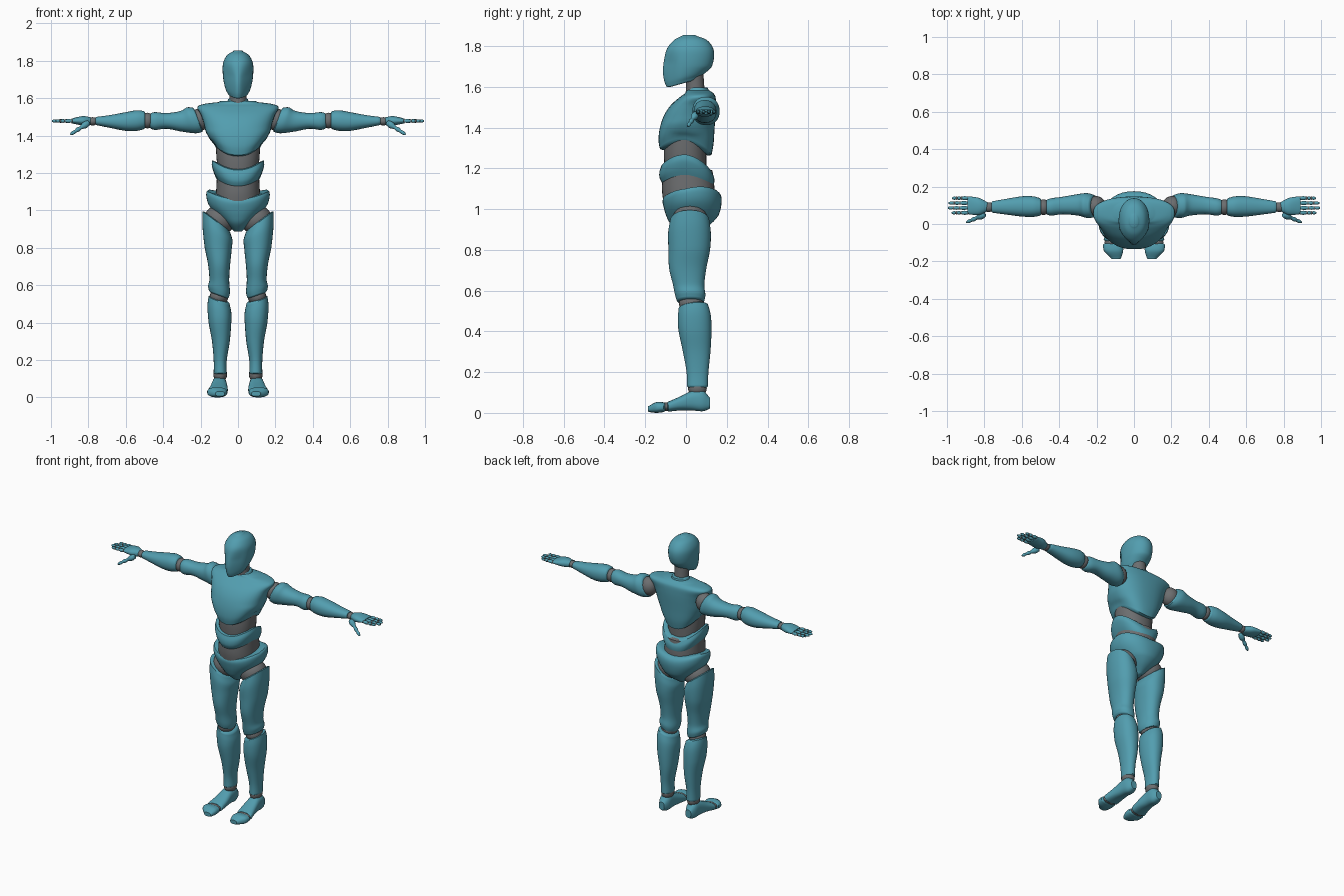
import bpy, bmesh, math
from mathutils import Vector, Matrix


def material(name, rgb):
    m = bpy.data.materials.new(name)
    m.diffuse_color = (*rgb, 1)
    return m


TEAL = material("teal shell", (0.085, 0.34, 0.43))
GREY = material("grey joint", (0.15, 0.155, 0.16))
SIDES = 36


def clamp(v):
    return max(0.0, min(1.0, v))


def finish(name, bm, mat):
    bmesh.ops.recalc_face_normals(bm, faces=bm.faces)
    me = bpy.data.meshes.new(name)
    bm.to_mesh(me)
    bm.free()
    me.materials.append(mat)
    ob = bpy.data.objects.new(name, me)
    bpy.context.collection.objects.link(ob)
    me.shade_smooth()
    me.set_sharp_from_angle(angle=math.radians(50))
    return ob


def smooth_stations(st, steps):
    # Catmull-Rom interpolation between the given cross-sections
    out = []
    for i in range(len(st) - 1):
        p0, p1 = st[max(i - 1, 0)], st[i]
        p2, p3 = st[i + 1], st[min(i + 2, len(st) - 1)]
        for s in range(steps):
            t = s / steps
            out.append([0.5 * (2 * b + (c - a) * t + (2 * a - 5 * b + 4 * c - d) * t * t
                               + (3 * b - a - 3 * c + d) * t ** 3)
                        for a, b, c, d in zip(p0, p1, p2, p3)])
    return out + [list(st[-1])]


def loft(name, mat, axis, stations, side=1, warp=None, power=2.2, cap=0.006,
         matrix=None, steps=5):
    """Stations are (position, low a, high a, low b, high b) along the axis."""
    rings = smooth_stations(stations, steps)

    def end(r, offset):
        ca, cb = (r[1] + r[2]) / 2, (r[3] + r[4]) / 2
        k = 0.85
        return [r[0] + offset] + [c + (v - c) * k for v, c in zip(r[1:], (ca, ca, cb, cb))]

    sign = 1 if rings[-1][0] > rings[0][0] else -1
    rings = [end(rings[0], -cap * sign)] + rings + [end(rings[-1], cap * sign)]
    bm = bmesh.new()
    loops = []
    for p, a0, a1, b0, b1 in rings:
        loop = []
        for i in range(SIDES):
            t = 2 * math.pi * i / SIDES
            c, s = math.cos(t), math.sin(t)
            a = (a0 + a1) / 2 + (a1 - a0) / 2 * math.copysign(abs(c) ** (2 / power), c)
            b = (b0 + b1) / 2 + (b1 - b0) / 2 * math.copysign(abs(s) ** (2 / power), s)
            v = Vector({'x': (p, a, b), 'y': (a, p, b), 'z': (a, b, p)}[axis])
            if warp:
                v = Vector(warp(*v))
            if matrix:
                v = matrix @ v
            v.x *= side
            loop.append(bm.verts.new(v))
        loops.append(loop)
    for l0, l1 in zip(loops, loops[1:]):
        for i in range(SIDES):
            j = (i + 1) % SIDES
            bm.faces.new((l0[i], l0[j], l1[j], l1[i]))
    bm.faces.new(loops[0])
    bm.faces.new(loops[-1])
    return finish(name, bm, mat)


def balls(name, items, side=1):
    bm = bmesh.new()
    for x, y, z, rx, ry, rz in items:
        m = Matrix.Translation((x * side, y, z)) @ Matrix.Diagonal((rx, ry, rz, 1))
        bmesh.ops.create_uvsphere(bm, u_segments=20, v_segments=12, radius=1, matrix=m)
    return finish(name, bm, GREY)


def sym(rows):
    return [(z, -w, w, y0, y1) for z, w, y0, y1 in rows]


# Head: wedge-shaped face and rising jaw line
def head_warp(x, y, z):
    x *= 1 - 0.45 * clamp((-y - 0.03) / 0.08) * clamp((1.80 - z) / 0.08)
    z += 0.05 * clamp((y + 0.09) / 0.18) * clamp((1.70 - z) / 0.09)
    return x, y, z


loft("head", TEAL, 'z', sym([
    (1.60, .052, -.095, .075), (1.63, .066, -.107, .095), (1.68, .076, -.113, .12),
    (1.74, .082, -.106, .137), (1.79, .079, -.092, .133), (1.83, .058, -.058, .102),
    (1.85, .026, -.02, .052)]), warp=head_warp, power=2.1, cap=.004)
loft("neck", GREY, 'z', sym([(1.54, .05, -.005, .095), (1.60, .045, 0, .09),
                             (1.67, .045, -.005, .085)]), power=2)


# Chest: arched lower rim, broad shoulders
def chest_warp(x, y, z):
    w = clamp((1.44 - z) / 0.14)
    z += w * (0.055 * min(1, abs(x) / 0.13) ** 2 - 0.03 * clamp(y / 0.12))
    return x, y, z


loft("chest", TEAL, 'z', sym([
    (1.295, .118, -.128, .125), (1.34, .148, -.135, .135), (1.40, .170, -.128, .14),
    (1.46, .182, -.108, .145), (1.51, .198, -.075, .147), (1.55, .218, -.03, .145),
    (1.568, .185, -.005, .135), (1.578, .11, .0, .122)]), warp=chest_warp, power=2.4)
loft("collar", TEAL, 'z', sym([(1.55, .085, -.01, .115), (1.575, .062, 0, .112),
                               (1.595, .052, .01, .108)]), power=2, cap=.003)


# Waist bands
def band_warp(x, y, z):
    return x, y, z + 0.055 * min(1.2, abs(x) / 0.14) ** 2 - 0.03 * clamp(y / 0.13)


loft("upper_waist", GREY, 'z', sym([(1.20, .105, -.105, .10), (1.28, .115, -.108, .10),
                                    (1.39, .12, -.10, .10)]))
loft("abdomen", TEAL, 'z', sym([(1.13, .11, -.118, .13), (1.155, .128, -.13, .138),
                                (1.185, .14, -.13, .138), (1.215, .138, -.12, .125)]),
     warp=band_warp)
loft("lower_waist", GREY, 'z', sym([(1.03, .12, -.11, .14), (1.10, .117, -.118, .14),
                                    (1.19, .112, -.112, .13)]))


# Pelvis: hip band tapering to the crotch
def pelvis_warp(x, y, z):
    w = clamp((z - 0.97) / 0.08)
    return x, y, z + w * (0.045 * min(1, abs(x) / 0.17) ** 2 + 0.03 * clamp(y / 0.15))


loft("pelvis", TEAL, 'z', sym([
    (.892, .025, -.035, .07), (.93, .068, -.078, .125), (.97, .112, -.098, .16),
    (1.01, .158, -.11, .174), (1.04, .170, -.115, .172), (1.06, .162, -.108, .152)]),
    warp=pelvis_warp)


# Limb rim slants
def thigh_warp(x, y, z):
    top, low = clamp((z - .80) / .13), clamp((.64 - z) / .08)
    return x, y, z + .75 * (x - .11) * top + .35 * (x - .1) * low


def shin_warp(x, y, z):
    return x, y, z + (.35 * (x - .1) + .12 * (y - .03)) * clamp((z - .40) / .1)


def arm_warp(x, y, z):
    return x + .4 * (z - 1.48) * clamp((.32 - x) / .08), y, z


for side, tag in ((1, "left_"), (-1, "right_")):
    # Legs
    loft(tag + "thigh", TEAL, 'z', [
        (.55, .05, .155, -.045, .09), (.58, .043, .16, -.054, .095),
        (.63, .047, .153, -.064, .09), (.71, .042, .16, -.083, .10),
        (.80, .033, .178, -.086, .118), (.88, .03, .190, -.088, .122),
        (.935, .042, .19, -.078, .115)], side, thigh_warp)
    loft(tag + "shin", TEAL, 'z', [
        (.13, .06, .13, .005, .108), (.20, .06, .13, .003, .11),
        (.30, .044, .139, -.015, .12), (.40, .036, .157, -.036, .125),
        (.47, .036, .163, -.04, .122), (.52, .045, .157, -.036, .108)], side, shin_warp)
    balls(tag + "leg_joints", [
        (.098, .02, .95, .085, .085, .08), (.102, .025, .537, .05, .06, .045),
        (.095, .056, .12, .036, .046, .04), (.11, -.098, .03, .048, .022, .022)], side)
    # Feet
    loft(tag + "foot", TEAL, 'y', [
        (.112, .075, .122, .018, .08), (.08, .062, .135, .008, .113),
        (.03, .06, .14, .012, .108), (-.03, .055, .15, .012, .08),
        (-.085, .055, .162, .006, .056)], side, power=2.5)
    loft(tag + "toes", TEAL, 'y', [
        (-.11, .058, .165, .004, .052), (-.145, .058, .16, .0, .053),
        (-.18, .068, .125, .004, .035)], side, power=2.5)
    # Arms
    loft(tag + "upper_arm", TEAL, 'x', [
        (.215, .035, .155, 1.42, 1.55), (.25, .032, .165, 1.412, 1.55),
        (.30, .045, .16, 1.42, 1.532), (.38, .052, .146, 1.436, 1.52),
        (.44, .045, .138, 1.43, 1.525), (.465, .05, .13, 1.436, 1.52)], side, arm_warp)
    loft(tag + "forearm", TEAL, 'x', [
        (.502, .045, .138, 1.435, 1.53), (.54, .038, .148, 1.425, 1.535),
        (.60, .04, .148, 1.425, 1.525), (.68, .05, .135, 1.44, 1.51),
        (.755, .06, .122, 1.455, 1.50)], side)
    balls(tag + "arm_joints", [
        (.205, .095, 1.485, .055, .055, .06), (.484, .09, 1.48, .035, .042, .042),
        (.777, .09, 1.476, .03, .026, .022)], side)
    # Hands
    loft(tag + "palm", TEAL, 'x', [
        (.79, .065, .12, 1.455, 1.498), (.83, .048, .14, 1.454, 1.504),
        (.885, .052, .148, 1.464, 1.492)], side)
    # Fingers: three bulging segments with joints between them
    knuckles = []
    for n, (y, length) in enumerate(((.06, .085), (.086, .107), (.112, .102), (.138, .083))):
        prof = [(0, .008), (.2, .011), (.4, .007), (.55, .010), (.7, .0065),
                (.85, .009), (.97, .005)]
        loft(f"{tag}finger_{n + 1}", TEAL, 'x',
             [(.89 + t * length, y - r, y + r, 1.478 - r, 1.478 + r) for t, r in prof],
             side, power=2, cap=.002, steps=3)
        for t in (0, .4, .7):
            knuckles.append((.89 + t * length, y, 1.478, .007, .0085, .0085))
    balls(tag + "finger_joints", knuckles, side)
    # Thumb
    start, tip = Vector((.80, .05, 1.468)), Vector((.897, .008, 1.405))
    d = tip - start
    place = Matrix.Translation(start) @ d.to_track_quat('X', 'Z').to_matrix().to_4x4()
    loft(tag + "thumb", TEAL, 'x',
         [(t * d.length, -r, r, -r, r) for t, r in
          ((0, .014), (.2, .018), (.42, .009), (.57, .012), (.72, .008), (.85, .010), (.97, .005))],
         side, power=2, cap=.002, matrix=place, steps=3)
